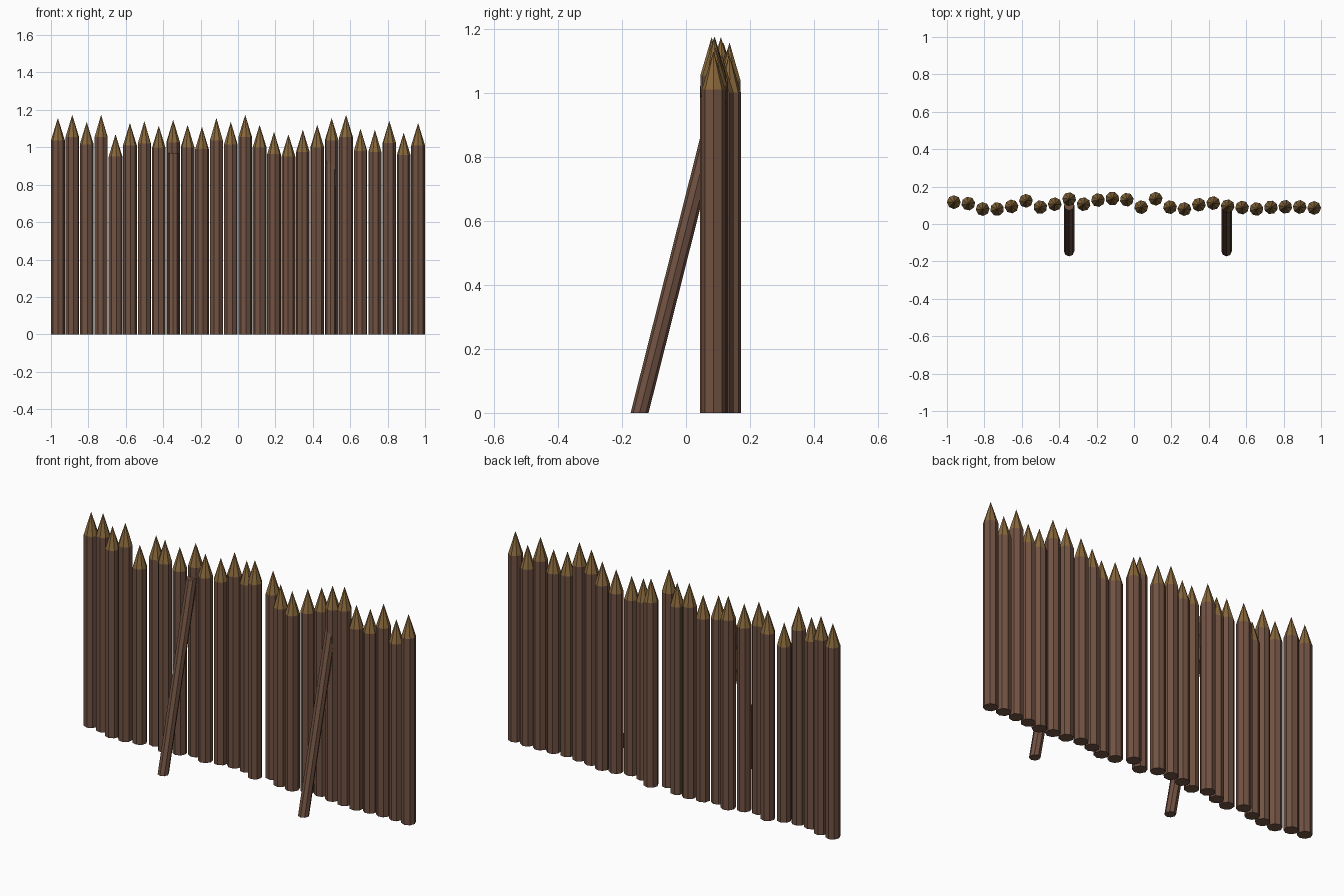
import bpy, bmesh, math, random

if "Cube" in bpy.data.objects:
    bpy.data.objects.remove(bpy.data.objects["Cube"])

random.seed(4)


def material(name, rgb):
    m = bpy.data.materials.new(name)
    m.diffuse_color = (*rgb, 1)
    m.use_nodes = True
    m.node_tree.nodes["Principled BSDF"].inputs["Base Color"].default_value = m.diffuse_color
    return m


BARK = material("bark", (0.165, 0.085, 0.055))
CUT = material("cut_wood", (0.25, 0.14, 0.045))
SIDES = 8


def ring(bm, x, y, z, r, turn):
    return [bm.verts.new((x + r * math.cos(turn + math.tau * i / SIDES),
                          y + r * math.sin(turn + math.tau * i / SIDES), z))
            for i in range(SIDES)]


def log(name, bottom, top, r, turn=0.0, tip=0.0):
    """Log with level ends; tip > 0 adds a sharpened point above the top."""
    bm = bmesh.new()
    a = ring(bm, *bottom, r, turn)
    b = ring(bm, *top, r, turn)
    bm.faces.new(a[::-1])
    apex = bm.verts.new((top[0], top[1], top[2] + tip)) if tip else None
    for i in range(SIDES):
        j = (i + 1) % SIDES
        bm.faces.new((a[i], a[j], b[j], b[i]))
        if apex:
            bm.faces.new((b[i], b[j], apex)).material_index = 1
    if not apex:
        bm.faces.new(b)
    me = bpy.data.meshes.new(name)
    bm.to_mesh(me)
    bm.free()
    me.materials.append(BARK)
    me.materials.append(CUT)
    ob = bpy.data.objects.new(name, me)
    bpy.context.collection.objects.link(ob)


# Stakes: depth and tip height of each, left to right
depth = [.117, .109, .08, .08, .094, .124, .09, .106, .133, .106, .128, .136, .13,
         .09, .135, .09, .08, .103, .112, .095, .088, .08, .089, .092, .091, .086]
height = [1.157, 1.174, 1.136, 1.174, 1.07, 1.13, 1.14, 1.115, 1.147, 1.12, 1.11, 1.157, 1.136,
          1.174, 1.12, 1.083, 1.07, 1.094, 1.12, 1.157, 1.174, 1.10, 1.094, 1.142, 1.078, 1.13]
TIP = 0.12
for i, (y, h) in enumerate(zip(depth, height)):
    x = -0.963 + i * 1.926 / 25
    turn = 0 if i in (0, 25) else random.uniform(0, math.tau / SIDES)
    log(f"stake_{i + 1}", (x, y, 0), (x, y, h - TIP), 0.037, turn, TIP)

# Leaning braces propping the wall
for i, x in enumerate((-0.347, 0.495)):
    log(f"brace_{i + 1}", (x, -0.145, 0), (x, 0.1, 0.97), 0.028)
